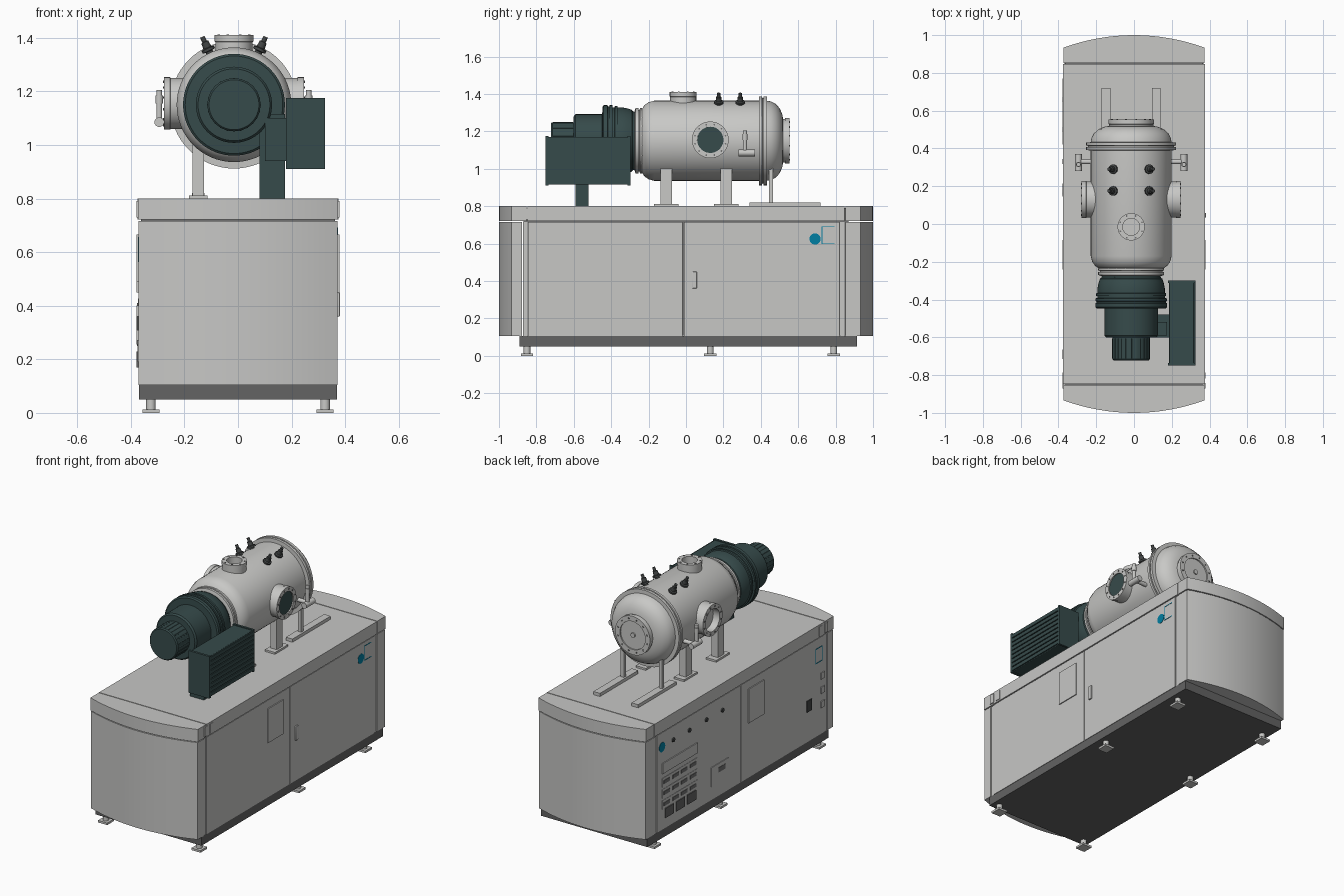
import bpy, bmesh
from math import cos, sin, tau
from mathutils import Vector

cube = bpy.data.objects.get("Cube")
if cube:
    bpy.data.objects.remove(cube)


def material(name, r, g, b):
    m = bpy.data.materials.new(name)
    m.use_nodes = True
    m.diffuse_color = (r, g, b, 1)
    bsdf = next(n for n in m.node_tree.nodes if n.type == 'BSDF_PRINCIPLED')
    bsdf.inputs["Base Color"].default_value = (r, g, b, 1)
    return m


CABINET = material("cabinet_grey", .57, .57, .56)
STEEL = material("vessel_steel", .58, .58, .565)
TEAL = material("dark_teal", .037, .07, .07)
PLINTH = material("plinth_grey", .125, .125, .125)
SEAM = material("seam_grey", .17, .17, .17)
BLACK = material("gauge_black", .055, .06, .06)
BLUE = material("panel_blue", 0, .21, .36)


def finish(name, bm, mat):
    bmesh.ops.recalc_face_normals(bm, faces=bm.faces)
    me = bpy.data.meshes.new(name)
    bm.to_mesh(me)
    bm.free()
    me.materials.append(mat)
    me.shade_smooth()
    me.set_sharp_from_angle(angle=.55)
    ob = bpy.data.objects.new(name, me)
    bpy.context.collection.objects.link(ob)
    return ob


def box(name, xs, ys, zs, mat, bevel=0):
    bm = bmesh.new()
    bmesh.ops.create_cube(bm, size=1)
    for v in bm.verts:
        for i, (lo, hi) in enumerate((sorted(xs), sorted(ys), sorted(zs))):
            v.co[i] = lo + (hi - lo) * (v.co[i] + .5)
    ob = finish(name, bm, mat)
    if bevel:
        mod = ob.modifiers.new("bevel", 'BEVEL')
        mod.width, mod.segments = bevel, 2


def lathe(name, origin, axis, profile, mat, segs=48):
    """Revolve (radius, height) pairs about an axis and cap both ends."""
    turn = Vector(axis).to_track_quat('Z', 'Y')
    bm = bmesh.new()
    rings = [[bm.verts.new(Vector(origin) + turn @ Vector((r * cos(tau * i / segs), r * sin(tau * i / segs), h)))
              for i in range(segs)] for r, h in profile]
    for a, b in zip(rings, rings[1:]):
        for i in range(segs):
            j = (i + 1) % segs
            bm.faces.new((a[i], a[j], b[j], b[i]))
    bm.faces.new(rings[0])
    bm.faces.new(rings[-1])
    finish(name, bm, mat)


def rod(name, origin, axis, radius, start, end, mat, segs=16):
    lathe(name, origin, axis, [(radius, start), (radius, end)], mat, segs)


def bolts(name, origin, axis, ring, height, count, mat):
    turn = Vector(axis).to_track_quat('Z', 'Y')
    for i in range(count):
        a = tau * (i + .5) / count
        p = Vector(origin) + turn @ Vector((ring * cos(a), ring * sin(a), 0))
        rod(name, p, axis, .005, height - .01, height + .003, mat, 6)


def bowed_slab(name, half, inner, edge, tip, zs, mat):
    """Extruded plan from a straight inner line to a bowed end; signs pick the end."""
    n = 16
    plan = [(-half, inner), (half, inner)]
    for i in range(n + 1):
        t = 1 - 2 * i / n
        plan.append((half * t, tip + (edge - tip) * t * t))
    bm = bmesh.new()
    base = bm.faces.new([bm.verts.new((x, y, zs[0])) for x, y in plan])
    ext = bmesh.ops.extrude_face_region(bm, geom=[base])
    for v in ext["geom"]:
        if isinstance(v, bmesh.types.BMVert):
            v.co.z = zs[1]
    finish(name, bm, mat)


# Cabinet: dark core showing in the seams, covered by panels
WALL = (.105, .716)
box("cabinet_core", (-.362, .362), (-.87, .87), (.11, .79), SEAM)
box("plinth", (-.369, .369), (-.89, .913), (.05, .107), PLINTH)
box("lid_middle", (-.375, .375), (-.847, .847), (.721, .8), CABINET)
for s in (-1, 1):
    bowed_slab("end_panel", .372, s * .864 - .012, s * .932, s, WALL, CABINET)
    bowed_slab("lid_end", .374, s * .852, s * .934, s, (.721, .8), CABINET)
    for e in (-1, 1):
        box("corner_strip", (s * .35, s * .369), (e * .836 - .012, e * .86 - .012), WALL, CABINET)
        box("door", (s * .35, s * .372), (e * .832 - .012, e * .003 - .015), WALL, CABINET)
    box("door_plate", (s * .37, s * .378), (-.24, -.085), (.45, .665), CABINET)
    for y in (-.86, -.805):
        box("lid_hinge", (s * .37, s * .379), (y - .012, y + .018), (.73, .79), CABINET)
    lathe("blue_disc", (s * .37, .69 if s > 0 else .77, .625), (s, 0, 0), [(.03, 0), (.03, .004)], BLUE, 24)
    for y in (-.85, .13, .79):
        box("foot_pad", (s * .325 - .032, s * .325 + .032), (y - .033, y + .033), (0, .013), STEEL)
        rod("foot_stem", (s * .325, y, 0), (0, 0, 1), .018, .01, .055, STEEL)
box("door_handle", (.37, .381), (.034, .058), (.36, .45), CABINET, .003)

# Blue frame outlines on the side walls
for s, y, z, sides in ((1, .76, .645, (-1,)), (-1, -.79, .61, (-1, 1))):
    for e in (-1, 1):
        box("frame_rail", (s * .37, s * .374), (y - .033, y + .033), (z + e * .045 - .002, z + e * .045 + .002), BLUE)
    for e in sides:
        box("frame_side", (s * .37, s * .374), (y + e * .031, y + e * .035), (z - .047, z + .047), BLUE)


# Control side
def plate(name, y, z, w, h, mat, depth=.006):
    box(name, (-.37, -.372 - depth), (y - w / 2, y + w / 2), (z - h / 2, z + h / 2), mat)


for y in (.66, .5, .33, .17):
    rod("push_button", (-.37, y, .63), (-1, 0, 0), .013, 0, .009, BLACK, 12)
plate("control_panel", .595, .49, .35, .065, CABINET)
for z in (.4, .33, .26):
    plate("module_plate", .595, z, .35, .055, CABINET, .002)
    for i in range(4):
        plate("module_slot", .465 + i * .087, z, .06, .022, SEAM, .005)
for i in range(3):
    plate("socket", .48 + i * .11, .2, .085, .06, PLINTH)
plate("meter_box", .2, .25, .17, .12, CABINET, .004)
plate("meter_window", .18, .27, .07, .03, SEAM)
plate("side_switch", -.69, .33, .05, .07, BLACK)
for z in (.47, .38, .29):
    plate("latch", -.825, z, .035, .04, CABINET)

# Vessel lying along y
CX, CZ = -.015, 1.15
lathe("vessel", (CX, 0, CZ), (0, 1, 0), [
    (.16, -.275), (.175, -.27), (.175, -.255), (.165, -.253), (.165, -.248), (.175, -.246), (.175, -.235),
    (.172, -.234), (.191, -.222), (.206, -.2), (.214, -.17), (.214, .39), (.238, .391), (.238, .407),
    (.228, .408), (.228, .414), (.238, .415), (.238, .432), (.214, .433), (.21, .455), (.197, .48),
    (.172, .502), (.14, .515), (.1, .522)], STEEL, 64)
bolts("neck_bolt", (CX, 0, CZ), (0, 1, 0), .168, -.235, 20, STEEL)


def port(name, origin, axis, radius, start, end, bore, depth, count):
    lathe(name, origin, axis, [(radius * .97, start), (radius * .97, end - .025), (radius, end - .024),
                               (radius, end), (bore, end), (bore, end - depth)], STEEL)
    bolts(name + "_bolt", origin, axis, radius * .86, end, count, SEAM)


port("top_port", (CX, -.015, CZ), (0, 0, 1), .072, .18, .26, .045, .04, 8)
port("end_port", (CX, 0, CZ), (0, 1, 0), .121, .5, .553, .088, .008, 12)
rod("end_port_hub", (CX, 0, CZ), (0, 1, 0), .015, .53, .553, STEEL)
for s in (-1, 1):
    port("side_port", (CX, .13, CZ + .005), (s, 0, 0), .098, .15, .262, .07, .045, 12)
rod("port_glass", (CX, .13, CZ + .005), (1, 0, 0), .07, .22, .255, TEAL, 40)

# Gauges, valves and supports, mirrored about the vessel axis
for s in (-1, 1):
    for y in (.175, .29):
        lathe("gauge", (CX, y, CZ), (s * .42, 0, .9), [
            (.014, .2), (.014, .22), (.025, .222), (.025, .232), (.016, .235), (.014, .258), (.009, .26),
            (.009, .28)], BLACK, 16)
    vx = CX + s * .279
    rod("valve_stub", (CX, .33, 1.085), (s, 0, 0), .013, .18, .28, STEEL)
    rod("valve_body", (vx, .325, 1.085), (0, 1, 0), .018, -.045, .045, STEEL)
    rod("valve_stem", (vx, .315, 1.085), (0, 0, 1), .011, 0, .12, STEEL)
    lathe("valve_cap", (vx, .315, 1.085), (0, 0, 1), [(.014, .07), (.014, .1)], STEEL, 16)
    x = CX + s * .133
    for y in (-.105, .215):
        box("leg", (x - .022, x + .022), (y - .03, y + .03), (.8, 1.005), STEEL)
        box("leg_plate", (x - .035, x + .035), (y - .066, y + .066), (.8, .812), STEEL)
    box("rail", (x - .023, x + .023), (.34, .72), (.8, .82), CABINET)
    box("rail_post", (x - .011, x + .011), (.444, .466), (.82, 1.02), STEEL)

# Pump motor
lathe("motor", (CX, 0, CZ), (0, -1, 0), [
    (.15, .262), (.158, .285), (.165, .29), (.172, .31), (.178, .34), (.178, .365), (.185, .367), (.185, .38),
    (.179, .382), (.179, .392), (.19, .394), (.19, .408), (.184, .41), (.184, .418), (.19, .42), (.19, .44),
    (.182, .447), (.142, .448), (.142, .59), (.134, .6), (.099, .601), (.099, .715), (.093, .722)], TEAL, 64)
for i in range(24):
    a = tau * i / 24
    rod("motor_rib", (CX + .095 * cos(a), 0, CZ + .095 * sin(a)), (0, -1, 0), .006, .605, .712, TEAL, 6)
bolts("motor_bolt", (CX, 0, CZ), (0, -1, 0), .152, .29, 16, TEAL)

# Drive box with cooling ribs, and its post
box("drive_box", (.185, .318), (-.74, -.305), (.915, 1.17), TEAL, .004)
box("drive_end", (.18, .325), (-.75, -.735), (.91, 1.175), TEAL)
box("drive_back", (.18, .325), (-.312, -.298), (.91, 1.175), TEAL)
for i in range(9):
    z = .93 + i * .028
    box("drive_rib", (.31, .325), (-.736, -.31), (z - .011, z + .011), TEAL)
box("drive_post", (.08, .175), (-.59, -.52), (.8, 1.115), TEAL)
box("drive_link", (.1, .19), (-.6, -.48), (.94, 1.1), TEAL)
